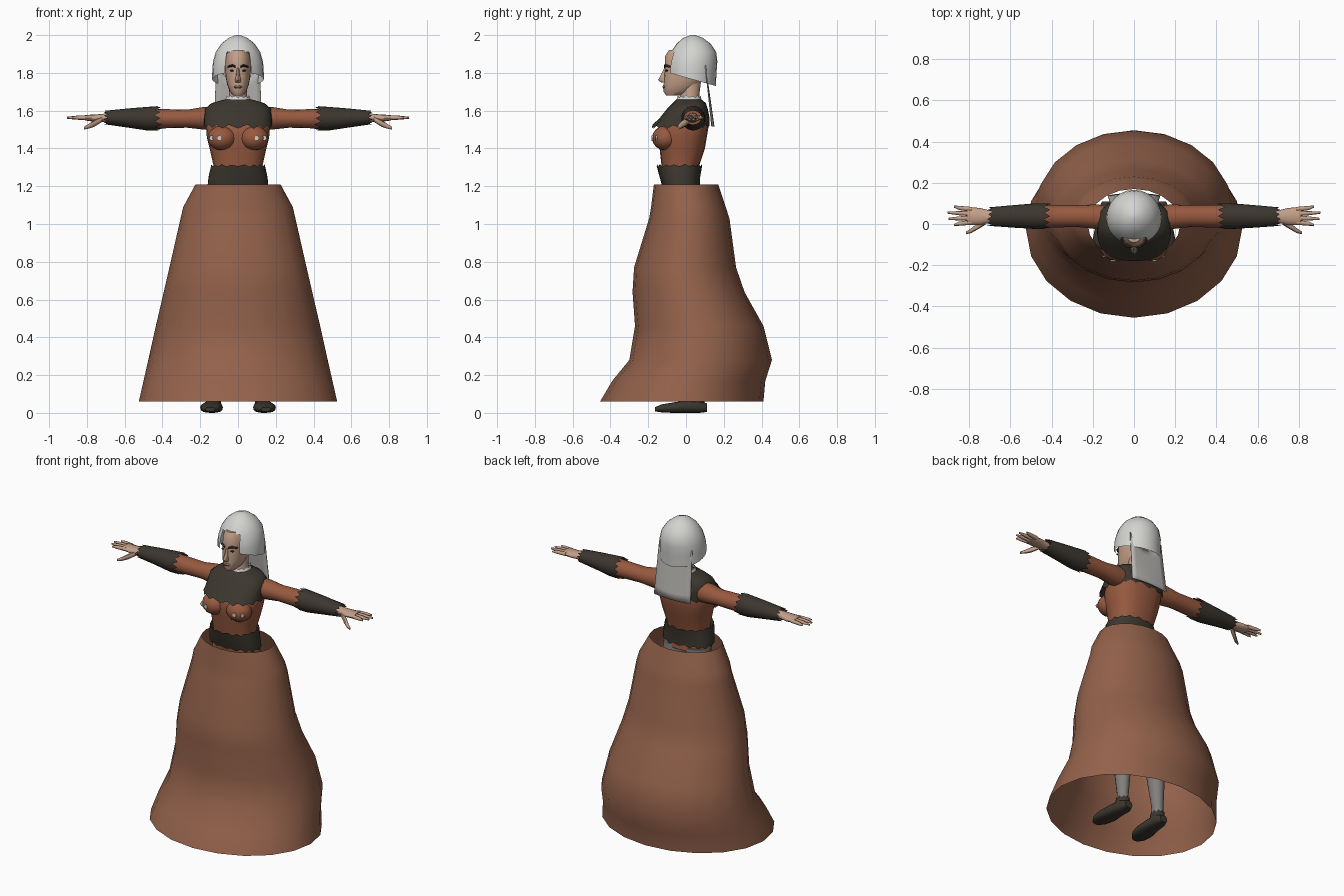
import bpy
import bmesh
import math
import random
from mathutils import Vector

random.seed(4)
if "Cube" in bpy.data.objects:
    bpy.data.objects.remove(bpy.data.objects["Cube"])


def material(name, red, green, blue):
    mat = bpy.data.materials.new(name)
    mat.use_nodes = True
    color = (red, green, blue, 1)
    mat.diffuse_color = color
    shader = mat.node_tree.nodes["Principled BSDF"]
    shader.inputs["Base Color"].default_value = color
    shader.inputs["Roughness"].default_value = 0.8
    return mat


russet = material("russet skirt", .29, .12, .07)
rust = material("rust bodice", .31, .10, .05)
dark = material("dark trim", .045, .038, .028)
linen = material("white linen", .65, .65, .63)
veil_gray = material("veil gray", .48, .47, .45)
skin = material("skin", .55, .35, .25)
hair = material("brow brown", .03, .02, .015)
lip = material("lip", .33, .15, .11)
stocking = material("stocking gray", .22, .21, .20)

# Coordinate order for a loft that runs along each axis
PLACE = {
    "x": lambda pos, a, b: Vector((pos, a, b)),
    "y": lambda pos, a, b: Vector((a, pos, b)),
    "z": lambda pos, a, b: Vector((a, b, pos)),
}


def finish(name, bm, mat, mirror=False, angle=50):
    bmesh.ops.recalc_face_normals(bm, faces=bm.faces)
    mesh = bpy.data.meshes.new(name)
    bm.to_mesh(mesh)
    bm.free()
    mesh.materials.append(mat)
    mesh.shade_smooth()
    mesh.set_sharp_from_angle(angle=math.radians(angle))
    obj = bpy.data.objects.new(name, mesh)
    bpy.context.collection.objects.link(obj)
    if mirror:
        mod = obj.modifiers.new("Mirror", "MIRROR")
        mod.use_clip = False
        mod.use_mirror_merge = False
    return obj


def loft_mesh(axis, stations, sides=16, caps=(True, True), jag=(0, 0), power=2):
    """Each station is position, side centre, side radius, low edge, high edge."""
    bm = bmesh.new()
    rings = []
    last = len(stations) - 1
    for i, (pos, mid, radius, low, high) in enumerate(stations):
        tear = jag[0] if i == 0 else jag[1] if i == last else 0
        ring = []
        for k in range(sides):
            turn = math.tau * k / sides
            c, s = math.cos(turn), math.sin(turn)
            c = math.copysign(abs(c) ** (2 / power), c)
            s = math.copysign(abs(s) ** (2 / power), s)
            shift = tear * (1 if k % 2 else -1) * random.uniform(.3, 1)
            a = mid + radius * c
            b = (low + high) / 2 + (high - low) / 2 * s
            ring.append(bm.verts.new(PLACE[axis](pos + shift, a, b)))
        rings.append(ring)
    for one, two in zip(rings, rings[1:]):
        for k in range(sides):
            j = (k + 1) % sides
            bm.faces.new((one[k], one[j], two[j], two[k]))
    for ring, cap in ((rings[0], caps[0]), (rings[-1], caps[1])):
        if cap:
            bm.faces.new(ring)
    return bm


def loft(name, mat, axis, stations, mirror=False, **options):
    return finish(name, loft_mesh(axis, stations, **options), mat, mirror)


def ball(name, mat, center, size, mirror=False):
    bm = bmesh.new()
    bmesh.ops.create_uvsphere(bm, u_segments=14, v_segments=8, radius=1)
    for v in bm.verts:
        v.co = Vector(center) + v.co * Vector(size)
    return finish(name, bm, mat, mirror)


OPEN = (False, False)

# Skirt: an open bell with a swept back and a flared front hem
loft("skirt", russet, "z", [
    (.06, 0, .525, -.455, .41), (.17, 0, .50, -.39, .42),
    (.28, 0, .475, -.30, .455), (.46, 0, .435, -.27, .41),
    (.64, 0, .393, -.283, .31), (.77, 0, .363, -.275, .265),
    (1.03, 0, .304, -.195, .23), (1.09, 0, .29, -.185, .21),
    (1.21, 0, .225, -.17, .17)], sides=20, caps=OPEN)

# Bodice with bust, dark yoke and belt over it
loft("bodice", rust, "z", [
    (1.17, 0, .15, -.11, .07), (1.25, 0, .13, -.12, .06),
    (1.31, 0, .13, -.13, .07), (1.40, 0, .15, -.14, .10),
    (1.46, 0, .165, -.15, .11), (1.52, 0, .17, -.14, .12),
    (1.60, 0, .15, -.09, .10), (1.65, 0, .05, -.03, .07)],
    sides=20, power=2.4)
ball("bust", rust, (.085, -.11, 1.455), (.078, .07, .065), True)
loft("yoke", dark, "z", [
    (1.515, 0, .18, -.18, .125), (1.56, 0, .18, -.14, .125),
    (1.61, 0, .175, -.10, .115), (1.64, 0, .14, -.07, .105),
    (1.66, 0, .07, -.05, .08)], sides=32, caps=OPEN, jag=(.012, 0), power=2.5)
loft("belt", dark, "z", [
    (1.20, 0, .162, -.125, .075), (1.25, 0, .156, -.14, .075),
    (1.31, 0, .143, -.155, .085)], sides=32, caps=OPEN, jag=(.01, .008), power=2.3)
for i, (x, y) in enumerate([(.10, -.178), (.14, -.157)]):
    loft("bodice_patch_" + str(i), linen, "y", [
        (y - .004, x, .013, 1.44, 1.47), (y + .004, x, .013, 1.44, 1.47)],
        mirror=True, sides=5)

# Arms with torn dark sleeves
loft("arms", rust, "x", [
    (.10, .03, .055, 1.50, 1.61), (.18, .035, .06, 1.50, 1.62),
    (.27, .038, .053, 1.51, 1.605), (.45, .038, .055, 1.505, 1.61)], mirror=True)
loft("sleeves", dark, "x", [
    (.42, .038, .063, 1.495, 1.625), (.48, .038, .062, 1.495, 1.62),
    (.58, .037, .055, 1.51, 1.612), (.70, .036, .046, 1.527, 1.60)],
    mirror=True, sides=24, caps=OPEN, jag=(.025, .015))

# Hands
loft("palms", skin, "x", [
    (.62, .036, .03, 1.535, 1.59), (.70, .036, .03, 1.54, 1.585),
    (.75, .036, .042, 1.54, 1.58), (.81, .038, .044, 1.548, 1.577)],
    mirror=True, sides=12)
for i, reach in enumerate([.875, .90, .905, .875]):
    near, far = .008 + .021 * i, -.005 + .03 * i
    loft("finger_" + str(i + 1), skin, "x", [
        (.79, near, .012, 1.55, 1.575), (.85, (near + far) / 2, .01, 1.552, 1.574),
        (reach, far, .005, 1.557, 1.568)], mirror=True, sides=8)
loft("thumbs", skin, "x", [
    (.72, .015, .018, 1.54, 1.57), (.76, -.012, .015, 1.515, 1.55),
    (.79, -.032, .012, 1.505, 1.53), (.815, -.043, .006, 1.50, 1.515)],
    mirror=True, sides=8)

# Neck, collar and head
loft("neck", skin, "z", [
    (1.62, 0, .06, -.04, .08), (1.68, 0, .047, -.03, .07),
    (1.76, 0, .047, -.03, .08)])
loft("collar", linen, "z", [
    (1.645, 0, .075, -.055, .085), (1.675, 0, .06, -.045, .08)],
    sides=24, caps=OPEN, jag=(0, .006))
loft("head", skin, "z", [
    (1.68, 0, .025, -.105, -.03), (1.70, 0, .043, -.118, .03),
    (1.74, 0, .058, -.118, .07), (1.78, 0, .066, -.115, .10),
    (1.84, 0, .07, -.113, .12), (1.89, 0, .067, -.11, .12),
    (1.92, 0, .05, -.09, .10)], sides=20, power=2.2)
loft("nose", skin, "z", [
    (1.748, 0, .013, -.128, -.10), (1.762, 0, .016, -.148, -.10),
    (1.785, 0, .010, -.135, -.10), (1.825, 0, .007, -.116, -.10)], sides=8)
loft("lips", lip, "z", [
    (1.718, 0, .014, -.122, -.10), (1.726, 0, .022, -.126, -.10),
    (1.734, 0, .014, -.122, -.10)], sides=10)
loft("brows", hair, "x", [
    (.012, -.11, .008, 1.825, 1.837), (.03, -.106, .010, 1.833, 1.846),
    (.055, -.085, .010, 1.828, 1.836)], mirror=True, sides=8)
ball("eyes", hair, (.03, -.102, 1.812), (.014, .009, .005), True)

# Hood: a dome with a face opening and a hem that dips to the back
bm = loft_mesh("z", [
    (1.70, 0, .137, -.10, .158), (1.80, 0, .136, -.10, .162),
    (1.86, 0, .132, -.095, .166), (1.91, 0, .118, -.08, .16),
    (1.955, 0, .088, -.05, .13), (1.985, 0, .05, -.015, .09),
    (2.0, 0, .012, .025, .05)], sides=24, caps=(False, True))
for v in bm.verts:
    if v.co.z < 1.75:
        v.co.z = 1.765 - .28 * (v.co.y - .035)
    elif v.co.z < 1.82:
        v.co.z = 1.82 - .1 * (v.co.y - .035)
opening = []
for f in bm.faces:
    c = f.calc_center_median()
    if c.y < -.03 and abs(c.x) < .065 and c.z < 1.9:
        opening.append(f)
bmesh.ops.delete(bm, geom=opening, context="FACES")
finish("hood", bm, linen)

# Veil: a thin cloth that hangs from the hood, raised at its sides
bm = bmesh.new()
bmesh.ops.create_grid(bm, x_segments=8, y_segments=6, size=1)
for v in bm.verts:
    across, down = v.co.x, (1 - v.co.y) / 2
    top = 1.75 + .09 * across ** 2
    v.co = (across * (.115 + .012 * down),
            .10 + .034 * down + .012 * (1 - across ** 2),
            top + (1.515 - top) * down)
veil = finish("veil", bm, veil_gray)
veil.modifiers.new("Thickness", "SOLIDIFY").thickness = .005

# Legs and shoes
loft("legs", stocking, "z", [
    (.05, .13, .032, .02, .09), (.12, .13, .033, .02, .09),
    (.32, .125, .05, -.01, .10), (.52, .115, .05, -.03, .08),
    (.90, .09, .075, -.10, .09), (1.19, .075, .07, -.10, .07)], mirror=True)
loft("shoes", dark, "y", [
    (-.165, .147, .025, .008, .03), (-.13, .145, .05, .003, .045),
    (-.07, .14, .06, 0, .055), (.0, .135, .05, 0, .065),
    (.07, .13, .045, 0, .065), (.11, .13, .025, .005, .05)],
    mirror=True, power=2.6)
loft("shoe_cuffs", dark, "z", [
    (.04, .13, .042, .0, .10), (.085, .13, .038, .012, .097)],
    mirror=True, sides=20, caps=OPEN, jag=(0, .01))
